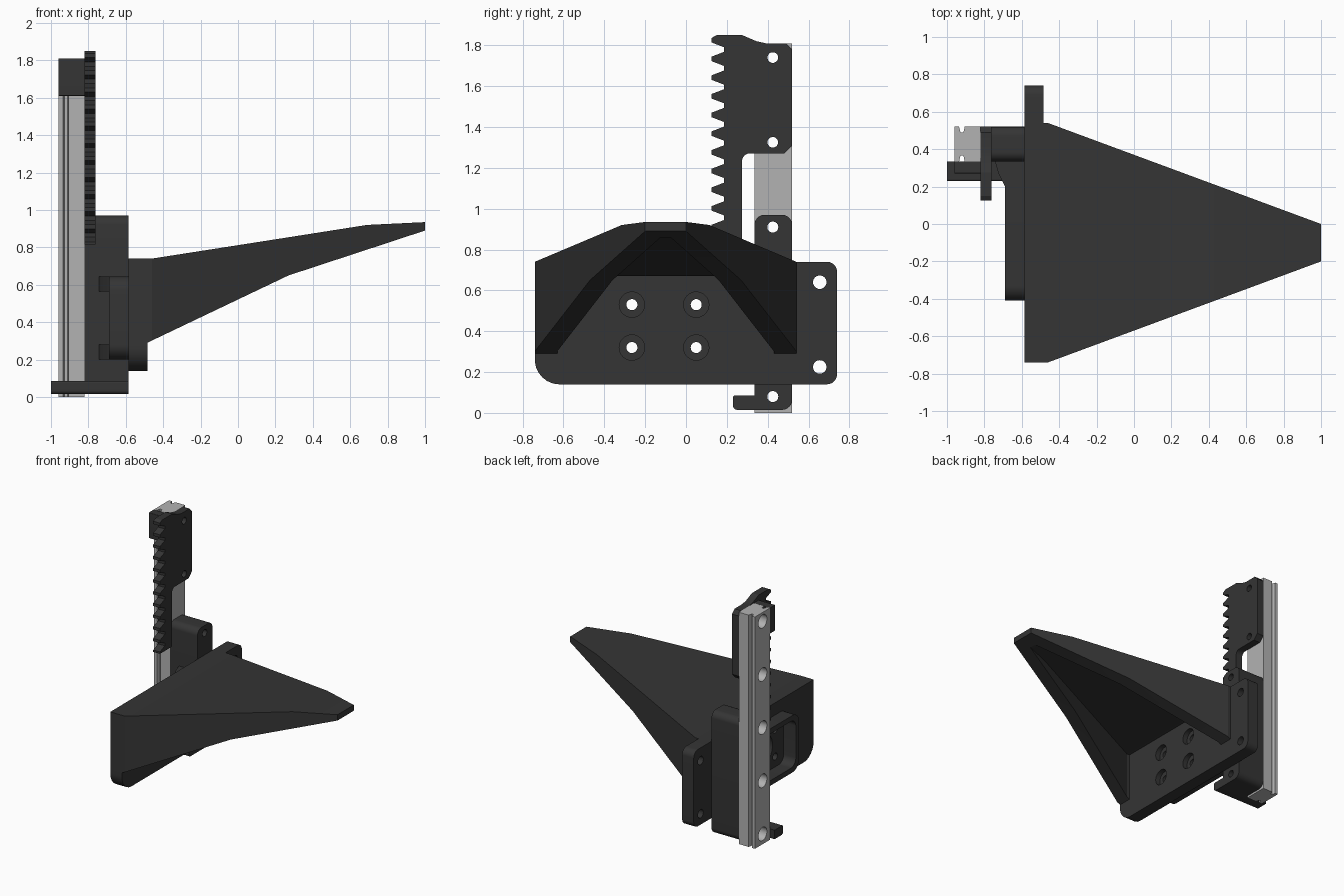
import bpy, bmesh, math
from mathutils import Vector

if "Cube" in bpy.data.objects:
    bpy.data.objects.remove(bpy.data.objects["Cube"])


def material(name, v):
    m = bpy.data.materials.new(name)
    m.diffuse_color = (v, v, v, 1)
    m.use_nodes = True
    m.node_tree.nodes["Principled BSDF"].inputs["Base Color"].default_value = m.diffuse_color
    return m


DARK = material("dark_plastic", 0.035)
STEEL = material("rail_steel", 0.45)


def finish(bm, name, mat):
    bmesh.ops.recalc_face_normals(bm, faces=bm.faces)
    me = bpy.data.meshes.new(name)
    bm.to_mesh(me)
    bm.free()
    me.materials.append(mat)
    ob = bpy.data.objects.new(name, me)
    bpy.context.collection.objects.link(ob)
    return ob


def rounded(pts):
    """Points (a, b) or (a, b, radius) -> outline with filleted corners."""
    out = []
    n = len(pts)
    for i, p in enumerate(pts):
        c = Vector(p[:2])
        if len(p) < 3:
            out.append(c)
            continue
        u = (Vector(pts[i - 1][:2]) - c).normalized()
        v = (Vector(pts[(i + 1) % n][:2]) - c).normalized()
        half = u.angle(v) / 2
        mid = c + (u + v).normalized() * (p[2] / math.sin(half))
        s = c + u * (p[2] / math.tan(half)) - mid
        e = c + v * (p[2] / math.tan(half)) - mid
        for k in range(9):
            w = (s.lerp(e, k / 8)).normalized() * p[2]
            out.append(mid + w)
    return out


def prism(name, axis, pts, lo, hi, mat=DARK):
    """Extrude an outline along x (outline in y,z) or z (outline in x,y)."""
    bm = bmesh.new()
    place = (lambda a, b, t: (t, a, b)) if axis == "x" else (lambda a, b, t: (a, b, t))
    vs = [bm.verts.new(place(p[0], p[1], lo)) for p in rounded(pts)]
    f = bm.faces.new(vs)
    ext = bmesh.ops.extrude_face_region(bm, geom=[f])
    d = Vector(place(0, 0, hi - lo))
    bmesh.ops.translate(bm, vec=d, verts=[g for g in ext["geom"] if isinstance(g, bmesh.types.BMVert)])
    return finish(bm, name, mat)


def rect(y0, y1, z0, z1, r):
    return [(y0, z0, r), (y1, z0, r), (y1, z1, r), (y0, z1, r)]


def hole(y, z, r, lo, hi):
    pts = [(y + r * math.cos(k * math.pi / 16), z + r * math.sin(k * math.pi / 16)) for k in range(32)]
    return prism("cutter", "x", pts, lo, hi)


def loft(name, sections, mat=DARK):
    """Rectangular sections (x, y0, y1, z0, z1) joined along x."""
    bm = bmesh.new()
    rings = [[bm.verts.new((x, y, z)) for y, z in ((y0, z0), (y1, z0), (y1, z1), (y0, z1))]
             for x, y0, y1, z0, z1 in sections]
    for a, b in zip(rings, rings[1:]):
        for i in range(4):
            bm.faces.new((a[i], a[(i + 1) % 4], b[(i + 1) % 4], b[i]))
    bm.faces.new(rings[0])
    bm.faces.new(rings[-1])
    return finish(bm, name, mat)


def combine(ob, others, op="DIFFERENCE"):
    for o in others:
        m = ob.modifiers.new("b", "BOOLEAN")
        m.operation, m.solver, m.object = op, "EXACT", o
    dg = bpy.context.evaluated_depsgraph_get()
    me = bpy.data.meshes.new_from_object(ob.evaluated_get(dg))
    ob.modifiers.clear()
    ob.data = me
    for o in others:
        bpy.data.objects.remove(o)


# linear rail with side grooves and five counterbored holes
side = [(-0.96, 0.335), (-0.935, 0.335), (-0.928, 0.365), (-0.912, 0.365), (-0.905, 0.335), (-0.82, 0.335)]
rail = prism("rail", "z", side + [(x, 0.855 - y) for x, y in reversed(side)], 0, 1.81, STEEL)
zs = [0.08 + 0.415 * k for k in range(5)]
combine(rail, [hole(0.425, z, 0.027, -1.1, -0.7) for z in zs] + [hole(0.425, z, 0.052, -1.1, -0.88) for z in zs])

# toothed rack
outline = [(0.275, 0.815), (0.275, 1.27, 0.035), (0.48, 1.27), (0.52, 1.31), (0.52, 1.78), (0.49, 1.81),
           (0.39, 1.81), (0.345, 1.82), (0.275, 1.85), (0.15, 1.85)]
for k in range(10, -1, -1):
    z = 0.91 + 0.0915 * k
    if k < 10:
        outline.append((0.185, z + 0.034))
    outline += [(0.125, z + 0.011), (0.125, z - 0.011), (0.185, z - 0.034)]
outline += [(0.185, 0.855), (0.125, 0.83), (0.125, 0.815)]
rack = prism("rack", "x", outline, -0.82, -0.762)
combine(rack, [hole(0.425, z, 0.026, -0.9, -0.7) for z in zs[3:]])
stop = prism("rack_end_stop", "x", rect(0.27, 0.335, 1.61, 1.81, 0.005), -0.96, -0.82)

# slide body with foot
body = prism("slide_body", "x", [(0.23, 0.015, 0.02), (0.52, 0.015, 0.05), (0.52, 0.97, 0.05),
                                 (0.335, 0.97, 0.05), (0.335, 0.085), (0.23, 0.085, 0.01)], -0.82, -0.585)
combine(body, [hole(0.425, z, 0.027, -0.9, -0.5) for z in (zs[0], zs[2])])
foot = prism("foot", "x", [(0.23, 0.015, 0.02), (0.335, 0.015), (0.335, 0.085), (0.23, 0.085, 0.01)], -1, -0.82)

# rear boss with pocket, and ribs tying it to the slide body
boss = prism("rear_boss", "x", [(-0.41, 0.2, 0.08), (0.34, 0.2), (0.34, 0.645), (-0.41, 0.645, 0.08)], -0.69, -0.585)
combine(boss, [prism("cutter", "x", rect(-0.37, 0.155, 0.24, 0.605, 0.06), -0.8, -0.5)])
for z0, z1 in ((0.2, 0.28), (0.565, 0.645)):
    prism("boss_rib", "z", [(-0.69, 0.2), (-0.6, 0.2), (-0.6, 0.34), (-0.745, 0.34), (-0.725, 0.27)], z0, z1)


# hollow tapering wedge on a mounting plate
def section(x, z0, z1, inset=0):
    t = max(0, (x + 0.46) / 1.46) * 0.54
    return x, -0.74 + t + inset, 0.54 - t - inset, z0, z1


wedge = loft("wedge", [section(-0.585, 0.29, 0.74), section(-0.485, 0.29, 0.74), section(-0.46, 0.302, 0.74),
                       section(0.27, 0.65, 0.854), section(0.69, 0.788, 0.92), section(1, 0.89, 0.935)])
combine(wedge, [loft("cutter", [section(-0.485, 0.1, 0.67, 0.11), section(-0.46, 0.1, 0.67, 0.11),
                                section(0.27, 0.1, 0.784, 0.11), section(0.69, 0.1, 0.85, 0.11),
                                section(0.9, 0.1, 0.86, 0.11)])])
plate = prism("plate", "x", [(-0.74, 0.14, 0.12), (0.74, 0.14, 0.05), (0.74, 0.74, 0.05), (-0.74, 0.74)],
              -0.585, -0.485)
combine(wedge, [plate], "UNION")
bolts = [(y, z) for y in (-0.265, 0.05) for z in (0.32, 0.53)]
combine(wedge, [hole(0.655, z, 0.033, -0.7, -0.3) for z in (0.225, 0.64)]
        + [hole(y, z, 0.027, -0.7, -0.3) for y, z in bolts]
        + [hole(y, z, 0.062, -0.525, -0.3) for y, z in bolts]
        + [hole(-0.107, 0.425, 0.125, -0.7, -0.54)])

# smooth the fillets and holes, keep hard edges
bpy.ops.object.select_all(action="SELECT")
bpy.context.view_layer.objects.active = wedge
bpy.ops.object.shade_smooth_by_angle(angle=math.radians(16))
